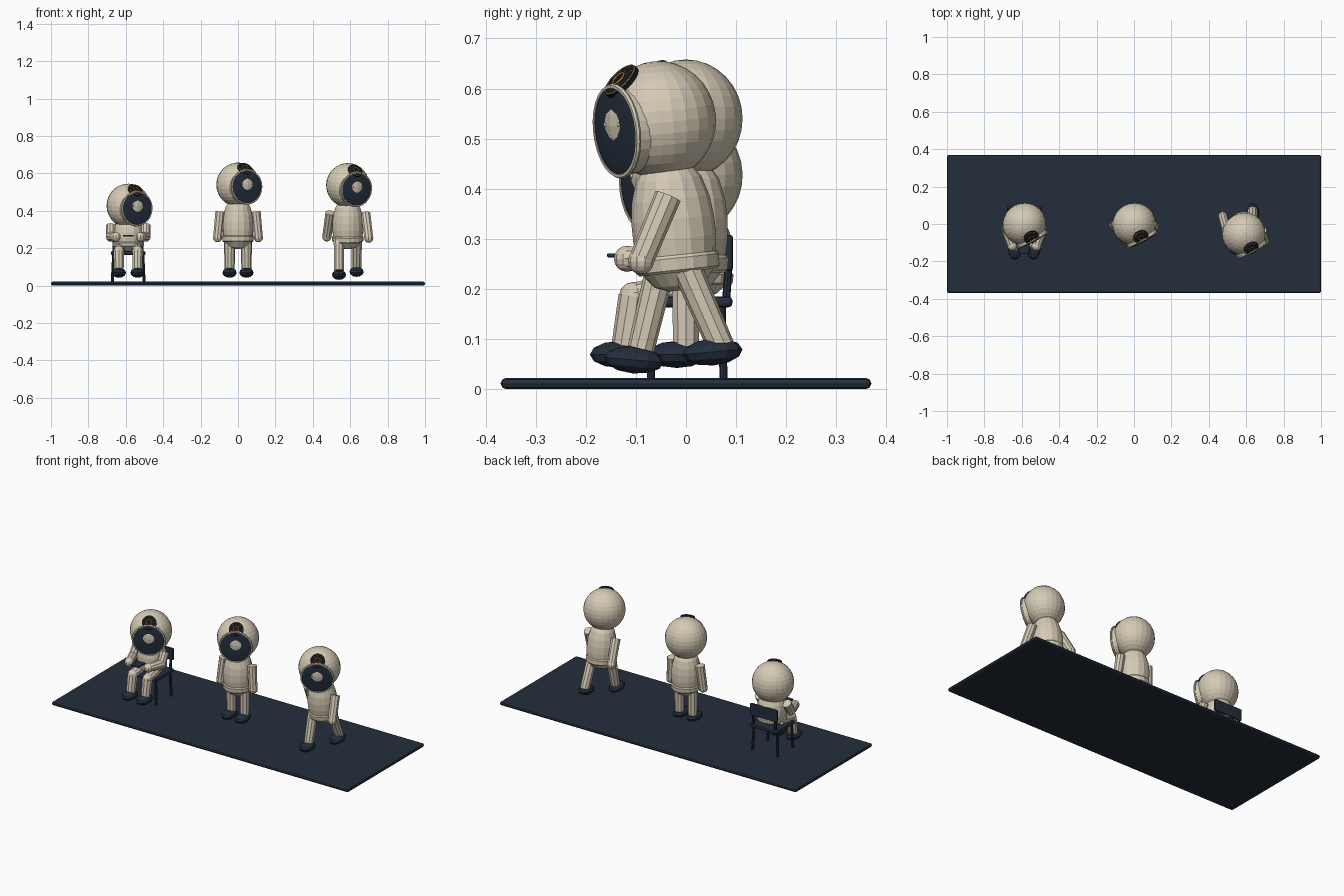
import bpy, bmesh, math
from mathutils import Matrix, Vector

if "Cube" in bpy.data.objects:
    bpy.data.objects.remove(bpy.data.objects["Cube"])


def material(name, rgb):
    m = bpy.data.materials.new(name)
    m.diffuse_color = (*rgb, 1)
    m.use_nodes = True
    m.node_tree.nodes["Principled BSDF"].inputs["Base Color"].default_value = m.diffuse_color
    return m


CREAM = material("cream", (0.66, 0.59, 0.46))
NAVY = material("navy", (0.017, 0.027, 0.045))
BLACK = material("near_black", (0.007, 0.008, 0.011))
ORANGE = material("orange", (0.75, 0.28, 0.05))
TAUPE = material("taupe", (0.2, 0.15, 0.11))
I = Matrix.Identity(4)
T = Matrix.Translation


def finish(name, bm, mat, matrix=I):
    me = bpy.data.meshes.new(name)
    bm.transform(matrix)
    bmesh.ops.recalc_face_normals(bm, faces=bm.faces)
    bm.to_mesh(me)
    bm.free()
    me.materials.append(mat)
    ob = bpy.data.objects.new(name, me)
    bpy.context.collection.objects.link(ob)
    return ob


def ellipsoid(name, size, mat, matrix, u=12, v=8):
    bm = bmesh.new()
    bmesh.ops.create_uvsphere(bm, u_segments=u, v_segments=v, radius=1)
    return finish(name, bm, mat, matrix @ Matrix.Diagonal((*size, 1)))


def limb(name, a, b, r1, r2, mat, base=I, sides=10):
    a, b = Vector(a), Vector(b)
    bm = bmesh.new()
    bmesh.ops.create_cone(bm, cap_ends=True, segments=sides, radius1=r1,
                          radius2=r2, depth=(b - a).length)
    turn = Vector((0, 0, 1)).rotation_difference(b - a).to_matrix().to_4x4()
    return finish(name, bm, mat, base @ T((a + b) / 2) @ turn)


def lathe(name, profile, mat, matrix, sides=16):
    bm = bmesh.new()
    rings = [[bm.verts.new((r * math.cos(k * math.tau / sides),
                            r * math.sin(k * math.tau / sides), z))
              for k in range(sides)] for r, z in profile]
    for lo, hi in zip(rings, rings[1:]):
        for k in range(sides):
            n = (k + 1) % sides
            bm.faces.new((lo[k], lo[n], hi[n], hi[k]))
    bm.faces.new(rings[0])
    bm.faces.new(rings[-1])
    return finish(name, bm, mat, matrix)


def torus(name, R, r, mat, matrix, n=28, m=6):
    bm = bmesh.new()
    rings = [[bm.verts.new(((R + r * math.cos(j * math.tau / m)) * math.cos(i * math.tau / n),
                            (R + r * math.cos(j * math.tau / m)) * math.sin(i * math.tau / n),
                            r * math.sin(j * math.tau / m)))
              for j in range(m)] for i in range(n)]
    for i in range(n):
        for j in range(m):
            a, b = rings[i], rings[(i + 1) % n]
            bm.faces.new((a[j], b[j], b[(j + 1) % m], a[(j + 1) % m]))
    return finish(name, bm, mat, matrix)


def box(name, size, mat, matrix, bevel):
    bm = bmesh.new()
    bmesh.ops.create_cube(bm, size=1)
    bm.transform(Matrix.Diagonal((*size, 1)))
    bmesh.ops.bevel(bm, geom=bm.edges[:], offset=bevel, segments=2,
                    affect='EDGES', profile=0.5)
    return finish(name, bm, mat, matrix)


def head(tag, center, pitch):
    M = (T(center) @ Matrix.Rotation(math.radians(28), 4, 'Z')
         @ Matrix.Rotation(math.radians(pitch), 4, 'X'))
    ellipsoid(tag + "_helmet", (0.117, 0.112, 0.118), CREAM, M, 24, 16)
    # face plate with its rim, local z pointing out of the face
    F = M @ T((0, -0.098, -0.012)) @ Matrix.Rotation(math.radians(90), 4, 'X')
    limb(tag + "_face_collar", (0, 0, -0.03), (0, 0, 0), 0.088, 0.088, CREAM, F, 28)
    lathe(tag + "_face_plate", [(0.089, -0.002), (0.089, 0.003), (0.075, 0.006),
                                (0.045, 0.009), (0.01, 0.01)], NAVY, F, 28)
    torus(tag + "_face_rim", 0.09, 0.0055, CREAM, F)
    for s in (-1, 1):
        ellipsoid(tag + "_eye", (0.005, 0.005, 0.003), CREAM,
                  F @ T((s * 0.028, 0.014, 0.01)), 8, 6)
    # round ornament above the face
    B = (M @ Matrix.Rotation(math.radians(42), 4, 'X') @ T((0, 0, 0.119)))
    lathe(tag + "_badge", [(0.041, -0.008), (0.041, 0.001), (0.03, 0.004),
                           (0.01, 0.006)], BLACK, B, 20)
    torus(tag + "_badge_outer_ring", 0.038, 0.002, TAUPE, B @ T((0, 0, 0.002)), 20, 4)
    torus(tag + "_badge_inner_ring", 0.015, 0.002, ORANGE, B @ T((0, 0, 0.006)), 12, 4)
    for k in range(8):
        R = B @ Matrix.Rotation(k * math.tau / 8, 4, 'Z')
        limb(tag + "_badge_spoke", (0.017, 0, 0.005), (0.036, 0, 0.003),
             0.0015, 0.0015, ORANGE if k % 2 else TAUPE, R, 4)


def torso(tag, M):
    lathe(tag + "_torso", [(0.022, 0.197), (0.05, 0.207), (0.072, 0.235), (0.078, 0.26),
                           (0.083, 0.30), (0.083, 0.34), (0.078, 0.38), (0.066, 0.42),
                           (0.045, 0.45)], CREAM, M)
    lathe(tag + "_belt", [(0.078, 0.233), (0.083, 0.238), (0.085, 0.262),
                          (0.08, 0.268)], CREAM, M)


def arm(tag, M, points):
    r = 0.027
    for a, b in zip(points, points[1:]):
        limb(tag + "_arm", a, b, r, 0.025, CREAM, M)
        if b is not points[-1]:
            ellipsoid(tag + "_elbow", (0.026,) * 3, CREAM, M @ T(b), 10, 6)
    ellipsoid(tag + "_hand", (0.026,) * 3, CREAM, M @ T(points[-1]), 10, 8)


def leg(tag, M, points, foot, tilt=0):
    for a, b in zip(points, points[1:]):
        limb(tag + "_leg", a, b, 0.03, 0.027, CREAM, M)
        if b is not points[-1]:
            ellipsoid(tag + "_knee", (0.029,) * 3, CREAM, M @ T(b), 10, 6)
    ellipsoid(tag + "_foot", (0.038, 0.06, 0.027), NAVY,
              M @ T(foot) @ Matrix.Rotation(math.radians(tilt), 4, 'X'), 12, 6)


# floor slab
box("floor", (2, 0.74, 0.022), NAVY, T((0, 0, 0.011)), 0.0105)

# standing figure
head("standing", (0, 0, 0.54), 0)
torso("standing", I)
for s in (-1, 1):
    arm("standing", I, [(s * 0.095, 0, 0.395), (s * 0.109, -0.01, 0.258)])
    leg("standing", I, [(s * 0.045, 0, 0.245), (s * 0.045, 0, 0.085)],
        (s * 0.045, -0.018, 0.069))

# walking figure, leaning forward
W = T((0.587, 0, 0))
L = W @ T((0, -0.012, 0.2)) @ Matrix.Rotation(math.radians(6), 4, 'X') @ T((0, 0, -0.2))
head("walking", (0.587, -0.053, 0.537), 6)
torso("walking", L)
arm("walking", W, [(0.095, -0.036, 0.385), (0.112, -0.09, 0.255)])
arm("walking", W, [(-0.093, -0.03, 0.39), (-0.112, 0.04, 0.262)])
leg("walking", W, [(-0.047, -0.05, 0.245), (-0.047, -0.09, 0.08)],
    (-0.047, -0.104, 0.058), -5)
leg("walking", W, [(0.047, 0.0, 0.245), (0.047, 0.07, 0.085)],
    (0.047, 0.053, 0.074), 5)

# seated figure
S = T((-0.587, 0, 0))
head("seated", (-0.587, 0, 0.427), 2)
torso("seated", S @ T((0, 0.01, 0.045)) @ Matrix.Diagonal((1, 1, 0.7, 1)))
for s in (-1, 1):
    arm("seated", S, [(s * 0.092, 0.0, 0.32), (s * 0.095, -0.035, 0.262),
                      (s * 0.065, -0.118, 0.26)])
    leg("seated", S, [(s * 0.045, 0.0, 0.205), (s * 0.05, -0.105, 0.185),
                      (s * 0.05, -0.122, 0.085)], (s * 0.05, -0.132, 0.069))
box("handheld_slab", (0.055, 0.065, 0.008), NAVY, S @ T((0, -0.125, 0.267)), 0.002)

# chair
box("chair_seat", (0.185, 0.175, 0.022), NAVY, S @ T((0, 0.005, 0.174)), 0.008)
box("chair_back", (0.185, 0.016, 0.072), NAVY, S @ T((0, 0.086, 0.272)), 0.006)
for s in (-1, 1):
    limb("chair_back_post", (s * 0.075, 0.08, 0.175), (s * 0.075, 0.086, 0.26),
         0.008, 0.008, NAVY, S, 8)
    for y in (-0.07, 0.075):
        limb("chair_leg", (s * 0.085, y, 0.02), (s * 0.078, y * 0.95, 0.17),
             0.008, 0.008, NAVY, S, 8)
